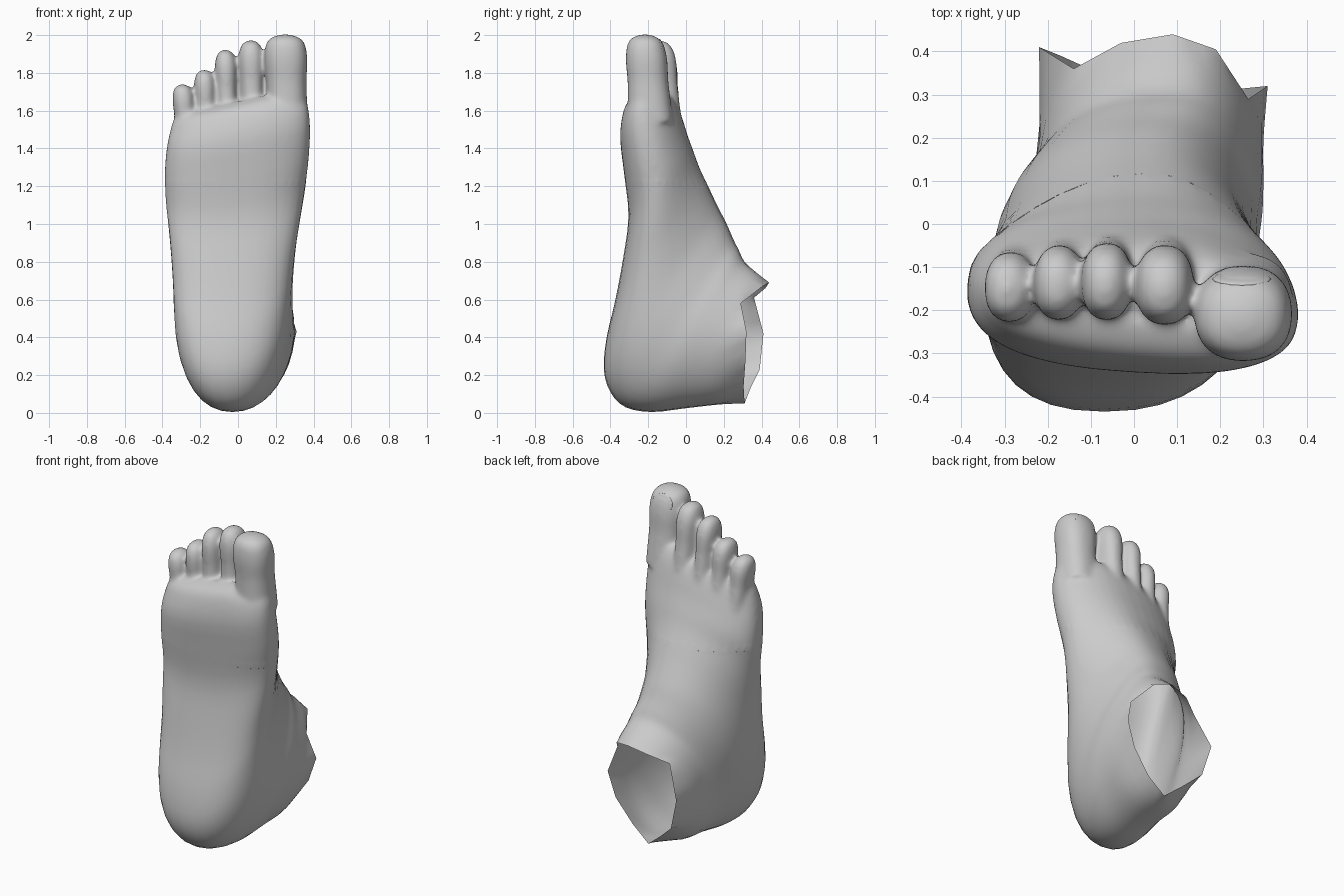
import bpy, bmesh, math
from mathutils import Vector

if "Cube" in bpy.data.objects:
    bpy.data.objects.remove(bpy.data.objects["Cube"])

N = 36
CUT = 1.2  # height where the plain foot meets the blended forefoot


def catmull(rings, steps):
    """Smoothly interpolate between consecutive rings of points."""
    out = []
    last = len(rings) - 1
    for i in range(last):
        p0, p1, p2, p3 = (rings[max(i - 1, 0)], rings[i], rings[i + 1], rings[min(i + 2, last)])
        for s in range(steps):
            t = s / steps
            out.append([0.5 * (2 * b + (c - a) * t + (2 * a - 5 * b + 4 * c - d) * t * t
                        + (3 * b - a - 3 * c + d) * t ** 3) for a, b, c, d in zip(p0, p1, p2, p3)])
    out.append(rings[-1])
    return out


def loft(bm, rings, closed):
    """Skin a stack of rings into bm; the last ring is always capped."""
    vs = [[bm.verts.new(p) for p in r] for r in rings]
    n = len(vs[0])
    faces = []
    for a, b in zip(vs, vs[1:]):
        for i in range(n):
            j = (i + 1) % n
            faces.append(bm.faces.new((a[i], a[j], b[j], b[i])))
    faces.append(bm.faces.new(vs[-1]))
    if closed:
        faces.append(bm.faces.new(vs[0][::-1]))
    bmesh.ops.recalc_face_normals(bm, faces=faces)


def finish(bm, name):
    me = bpy.data.meshes.new(name)
    bm.to_mesh(me)
    bm.free()
    for p in me.polygons:
        p.use_smooth = True
    ob = bpy.data.objects.new(name, me)
    bpy.context.collection.objects.link(ob)
    return ob


def trim(bm, keep_above):
    bmesh.ops.bisect_plane(bm, geom=bm.verts[:] + bm.edges[:] + bm.faces[:], plane_co=(0, 0, CUT),
                           plane_no=(0, 0, 1), clear_inner=keep_above, clear_outer=not keep_above)


def spow(v, e):
    return math.copysign(abs(v) ** (2 / e), v)


def section(ty, tz, by, bz, xl, xr, bow=0, front=0, e=2.2):
    """Foot slice from an instep point to a sole point; front = 0..1 near the toes."""
    ring = []
    for k in range(N):
        a = 2 * math.pi * k / N
        c, s = math.cos(a), math.sin(a)
        ee = e if c < 0 else 2.15
        u = ((1 - spow(c, ee)) / 2) ** (1 - 0.12 * front)
        x = (xl + xr) / 2 + (xr - xl) / 2 * spow(s, ee)
        x += 0.05 * max(c, 0) * (1 - abs(s)) - 0.045 * (1 - front) * max(-c, 0)
        y = ty + (by - ty) * u - bow * math.sin(math.pi * u) - 0.08 * front * x
        z = tz + (bz - tz) * u + 0.22 * front * min(x - 0.18, 0)
        ring.append(Vector((x, y, z)))
    return ring


# Ragged ankle opening
edge = [(.09, .44, .69), (.19, .405, .67), (.265, .29, .58), (.31, .32, .43),
        (.26, .315, .28), (.15, .305, .14), (.04, .31, .05), (-.07, .345, .14),
        (-.17, .39, .23), (-.22, .41, .42), (-.14, .36, .61), (-.03, .42, .66)]
edge = [Vector(p) for p in edge]
opening = [edge[k // 3].lerp(edge[(k // 3 + 1) % 12], (k % 3) / 3) for k in range(N)]

# Foot body: slices hinge around the ankle, wrap the heel, run to the toe line
slices = [
    (.37, .745, .18, .045, -.22, .30, .08),
    (.31, .80, 0, .025, -.235, .30, .05),
    (.28, .86, -.18, .005, -.268, .298, .02),
    (.25, .92, -.32, .03, -.302, .29),
    (.22, .99, -.40, .11, -.325, .288, 0, 0, 2.3),
    (.185, 1.06, -.435, .23, -.335, .288, 0, 0, 2.35),
    (.15, 1.13, -.42, .40, -.34, .295, 0, 0, 2.4),
    (.11, 1.22, -.375, .60, -.35, .31, 0, .1, 2.4),
    (.07, 1.31, -.335, .82, -.365, .335, 0, .2, 2.4),
    (.04, 1.40, -.305, 1.05, -.382, .36, 0, .4, 2.4),
    (.01, 1.49, -.325, 1.27, -.387, .378, 0, .6, 2.5),
    (-.012, 1.57, -.345, 1.47, -.375, .382, 0, .8, 2.5),
    (-.035, 1.64, -.325, 1.60, -.358, .372, 0, 1, 2.5),
    (-.07, 1.69, -.29, 1.66, -.338, .35, 0, 1, 2.5),
    (-.13, 1.71, -.23, 1.69, -.30, .31, 0, 1, 2.5),
]
body = catmull([opening] + [section(*s) for s in slices], 3)
bm = bmesh.new()
loft(bm, body, False)
trim(bm, False)
finish(bm, "heel_and_ankle")


def toe(bm, base, tip, rx, ry, blunt):
    """Toe with a narrow neck, a swollen pad and a round end."""
    prof = [(0, .95), (.3, .94), (.48, .94), (.66, 1), (.79, .99),
            (.9, .79 + blunt), (.965, .54 + blunt), (1, .18)]
    base, tip = Vector(base), Vector(tip)
    rings = []
    for t, f in prof:
        c = base.lerp(tip, t)
        deep = ry * f * (1.18 - .23 * t)
        rings.append([c + Vector((rx * f * spow(math.cos(a), 2.3), deep * spow(math.sin(a), 2.3), 0))
                      for a in (2 * math.pi * k / 20 for k in range(20))])
    loft(bm, catmull(rings, 3), True)


def nail(name, loc, size, tilt):
    bpy.ops.mesh.primitive_uv_sphere_add(segments=16, ring_count=8, location=loc, rotation=(tilt, 0, 0))
    ob = bpy.context.object
    ob.name = name
    ob.scale = size
    bpy.ops.object.shade_smooth()


# Toes: base, tip, half width, half depth, bluntness; each with a nail
toes = [
    ("big_toe", (.262, -.187, 1.54), (.25, -.218, 2.004), .114, .108, .1),
    ("second_toe", (.078, -.125, 1.56), (.068, -.15, 1.974), .068, .091, .06),
    ("third_toe", (-.055, -.12, 1.53), (-.067, -.14, 1.924), .059, .089, .06),
    ("fourth_toe", (-.165, -.125, 1.48), (-.179, -.142, 1.818), .057, .086, .06),
    ("little_toe", (-.272, -.135, 1.42), (-.295, -.152, 1.741), .058, .081, .06),
]
bm = bmesh.new()
loft(bm, body, True)
for name, base, tip, rx, ry, blunt in toes:
    toe(bm, base, tip, rx, ry, blunt)
    big = name == "big_toe"
    nail(name + "_nail", (tip[0], tip[1] + ry * (.84 if big else .64), tip[2] - (.08 if big else .05)),
         (rx * .6, .012, .058 if big else .026), .25 if big else .6)

# Forefoot: weld body and toes into one skin, soften the creases, keep the front half
raw = finish(bm, "forefoot_raw")
mod = raw.modifiers.new("weld", 'REMESH')
mod.mode = 'VOXEL'
mod.voxel_size = 0.01
bm = bmesh.new()
bm.from_object(raw, bpy.context.evaluated_depsgraph_get())
bpy.data.objects.remove(raw)
trim(bm, True)
inner = [v for v in bm.verts if v.co.z > CUT + .03]
for _ in range(12):
    bmesh.ops.smooth_vert(bm, verts=inner, factor=0.5, use_axis_x=True, use_axis_y=True, use_axis_z=True)
finish(bm, "forefoot_and_toes")
